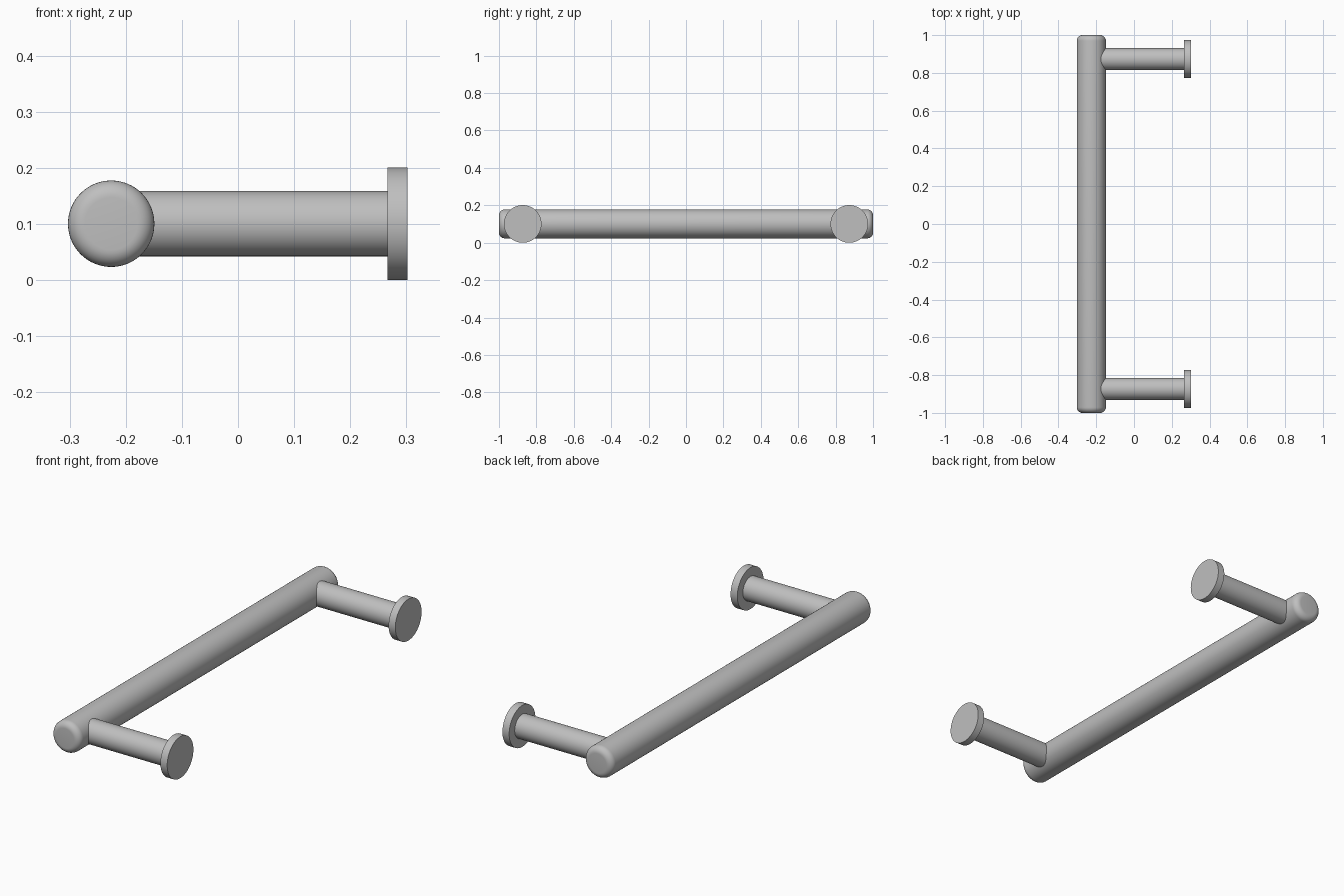
import bpy
import math
from mathutils import Matrix

cube = bpy.data.objects.get("Cube")
if cube:
    bpy.data.objects.remove(cube, do_unlink=True)

BAR_X, AXIS_Z = -0.226, 0.1005
POST_Y = 0.873

steel = bpy.data.materials.new("satin_grey")
steel.use_nodes = True
GREY = (0.52, 0.52, 0.52, 1)
steel.diffuse_color = GREY
steel.node_tree.nodes["Principled BSDF"].inputs["Base Color"].default_value = GREY


def rod(name, radius, length, centre, axis, bevel=0):
    """Capped cylinder along the x or y axis, with optional rounded rims."""
    bpy.ops.mesh.primitive_cylinder_add(vertices=64, radius=radius, depth=length)
    ob = bpy.context.object
    ob.name = name
    ob.data.transform(Matrix.Rotation(math.pi / 2, 4, "Y" if axis == "x" else "X"))
    ob.location = centre
    ob.data.materials.append(steel)
    if bevel:
        mod = ob.modifiers.new("rounded_rims", "BEVEL")
        mod.width = bevel
        mod.segments = 8
        mod.limit_method = "ANGLE"
        mod.angle_limit = math.radians(40)
        bpy.ops.object.modifier_apply(modifier=mod.name)
    bpy.ops.object.shade_smooth_by_angle(angle=math.radians(30))
    return ob


# Long grip with rounded ends
rod("grip_bar", 0.077, 2.0, (BAR_X, 0, AXIS_Z), "y", bevel=0.03)

# Standoff post and round mounting plate at each end
for side, y in (("front", -POST_Y), ("back", POST_Y)):
    start, end = BAR_X, 0.27
    rod(side + "_post", 0.058, end - start, ((start + end) / 2, y, AXIS_Z), "x")
    rod(side + "_mounting_plate", 0.1005, 0.036, (0.284, y, AXIS_Z), "x")
